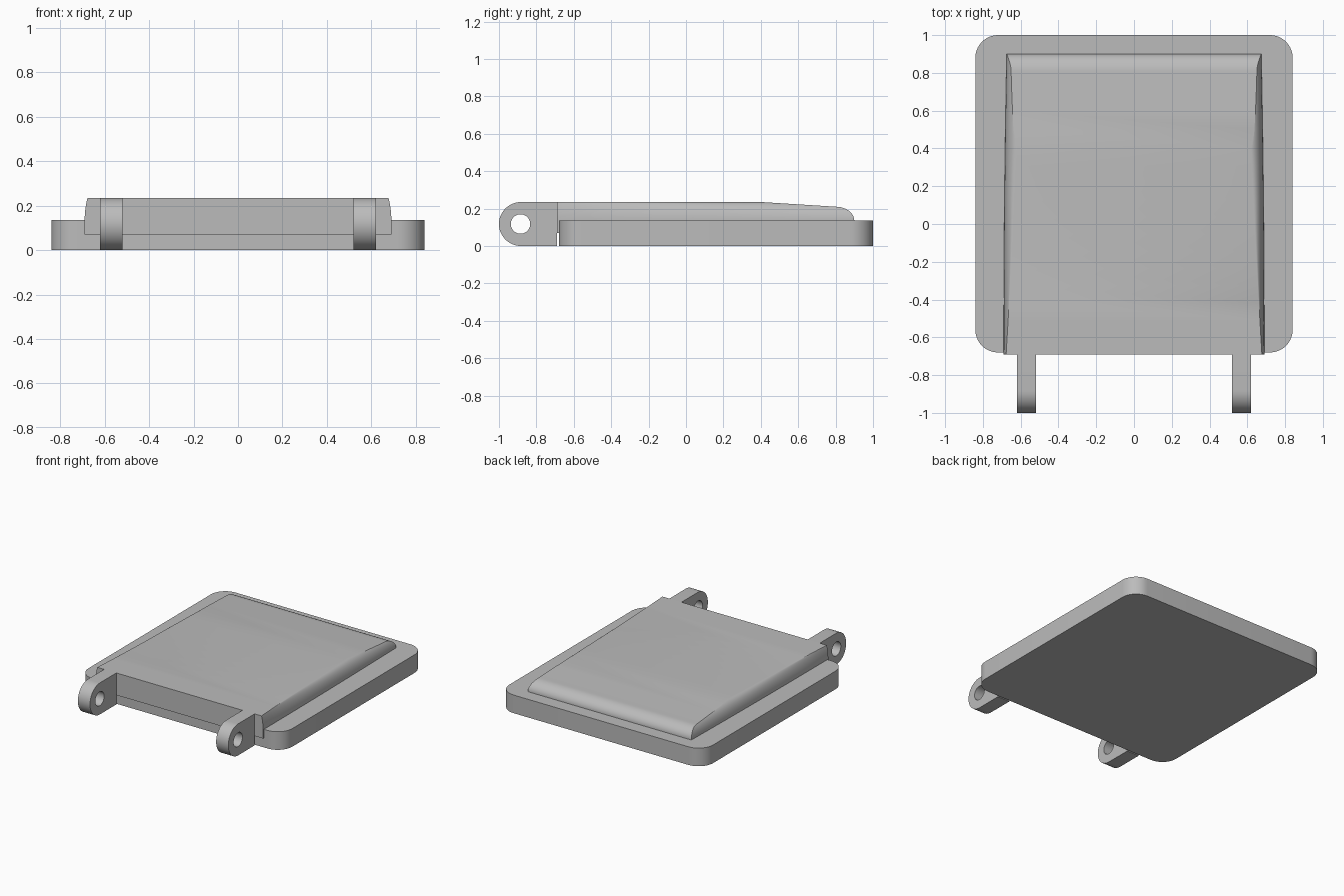
import bpy, bmesh, math

if "Cube" in bpy.data.objects:
    bpy.data.objects.remove(bpy.data.objects["Cube"])

grey = bpy.data.materials.new("plain_grey")
grey.diffuse_color = (0.5, 0.5, 0.5, 1)
grey.use_nodes = True
grey.node_tree.nodes["Principled BSDF"].inputs["Base Color"].default_value = grey.diffuse_color


def finish(bm, name, angle=30):
    """Turn a bmesh into a smooth-by-angle object."""
    bmesh.ops.remove_doubles(bm, verts=bm.verts, dist=1e-5)
    bmesh.ops.recalc_face_normals(bm, faces=bm.faces)
    mesh = bpy.data.meshes.new(name)
    bm.to_mesh(mesh)
    bm.free()
    mesh.materials.append(grey)
    ob = bpy.data.objects.new(name, mesh)
    bpy.context.collection.objects.link(ob)
    bpy.ops.object.select_all(action='DESELECT')
    ob.select_set(True)
    bpy.context.view_layer.objects.active = ob
    bpy.ops.object.shade_smooth_by_angle(angle=math.radians(angle))
    return ob


def arc(cx, cy, r, a0, a1, n):
    return [(cx + r * math.cos(math.radians(a0 + (a1 - a0) * i / n)),
             cy + r * math.sin(math.radians(a0 + (a1 - a0) * i / n))) for i in range(n + 1)]


def prism(name, loops, place, offset):
    """Fill outline loops (inner loops become holes) and extrude by offset."""
    bm = bmesh.new()
    for loop in loops:
        vs = [bm.verts.new(place(*p)) for p in loop]
        for a, b in zip(vs, vs[1:] + vs[:1]):
            bm.edges.new((a, b))
    bmesh.ops.triangle_fill(bm, edges=bm.edges[:], use_beauty=True, normal=offset)
    out = bmesh.ops.extrude_face_region(bm, geom=bm.faces[:], use_keep_orig=True)
    bmesh.ops.translate(bm, vec=offset, verts=[v for v in out["geom"] if isinstance(v, bmesh.types.BMVert)])
    return finish(bm, name)


# Base plate with rounded corners
R = 0.12
outline = (arc(0.84 - R, 1 - R, R, 0, 90, 10) + arc(-0.84 + R, 1 - R, R, 90, 180, 10)
           + arc(-0.84 + R, -0.68 + R, R, 180, 270, 10) + arc(0.84 - R, -0.68 + R, R, 270, 360, 10))
prism("base_plate", [outline], lambda x, y: (x, y, 0), (0, 0, 0.135))

# Two hinge lugs with pin holes
lug = [(-0.69, 0.0)] + [(-0.69, 0.235)] + arc(-0.8825, 0.1175, 0.1175, 90, 270, 24)
hole = arc(-0.885, 0.1175, 0.052, 0, 360, 32)[:-1]
for side, x0 in (("left", -0.62), ("right", 0.52)):
    prism(side + "_hinge_lug", [lug, hole], lambda y, z: (x0, y, z), (0.1, 0, 0))


# Raised panel: lofted sections whose rounded sides widen towards the back
Z0, Z1 = 0.135, 0.235


def top_height(y):
    if y > 0.8:
        return Z0 + 0.075 * math.sqrt(max(0, 1 - ((y - 0.8) / 0.1) ** 2))
    return Z1 - 0.025 * max(0, y - 0.4) / 0.4


def half_width(y):
    return 0.69 - 0.016 * ((y + 0.69) / 1.59) ** 2


def side_x(y, z):
    u = (y + 0.69) / 1.59
    inset = 0.013 + 0.095 * u - 0.03 * u * u
    s = min(1, (z - Z0) / (Z1 - Z0))
    tangent = min(1, u * 2)
    curve = tangent * (1 - math.sqrt(max(0, 1 - s * s))) + (1 - tangent) * s * s
    return half_width(y) - inset * curve


stations = [-0.69 + 1.09 * i / 12 for i in range(13)] + [0.5, 0.6, 0.7]
stations += [0.8 + 0.1 * math.sin(math.pi / 2 * i / 12) for i in range(13)]
bm = bmesh.new()
rows = []
for y in stations:
    t = top_height(y)
    half = [(half_width(y), 0.07)]
    for i in range(13):
        z = Z0 + (t - Z0) * math.sin(math.pi / 2 * i / 12)
        half.append((side_x(y, z), z))
    section = half + [(-x, z) for x, z in reversed(half)]
    rows.append([bm.verts.new((x, y, z)) for x, z in section])
for a, b in zip(rows, rows[1:]):
    for i in range(len(a)):
        j = (i + 1) % len(a)
        bm.faces.new((a[i], a[j], b[j], b[i]))
bm.faces.new(rows[0])
bm.faces.new(rows[-1])
finish(bm, "raised_panel", 25)
